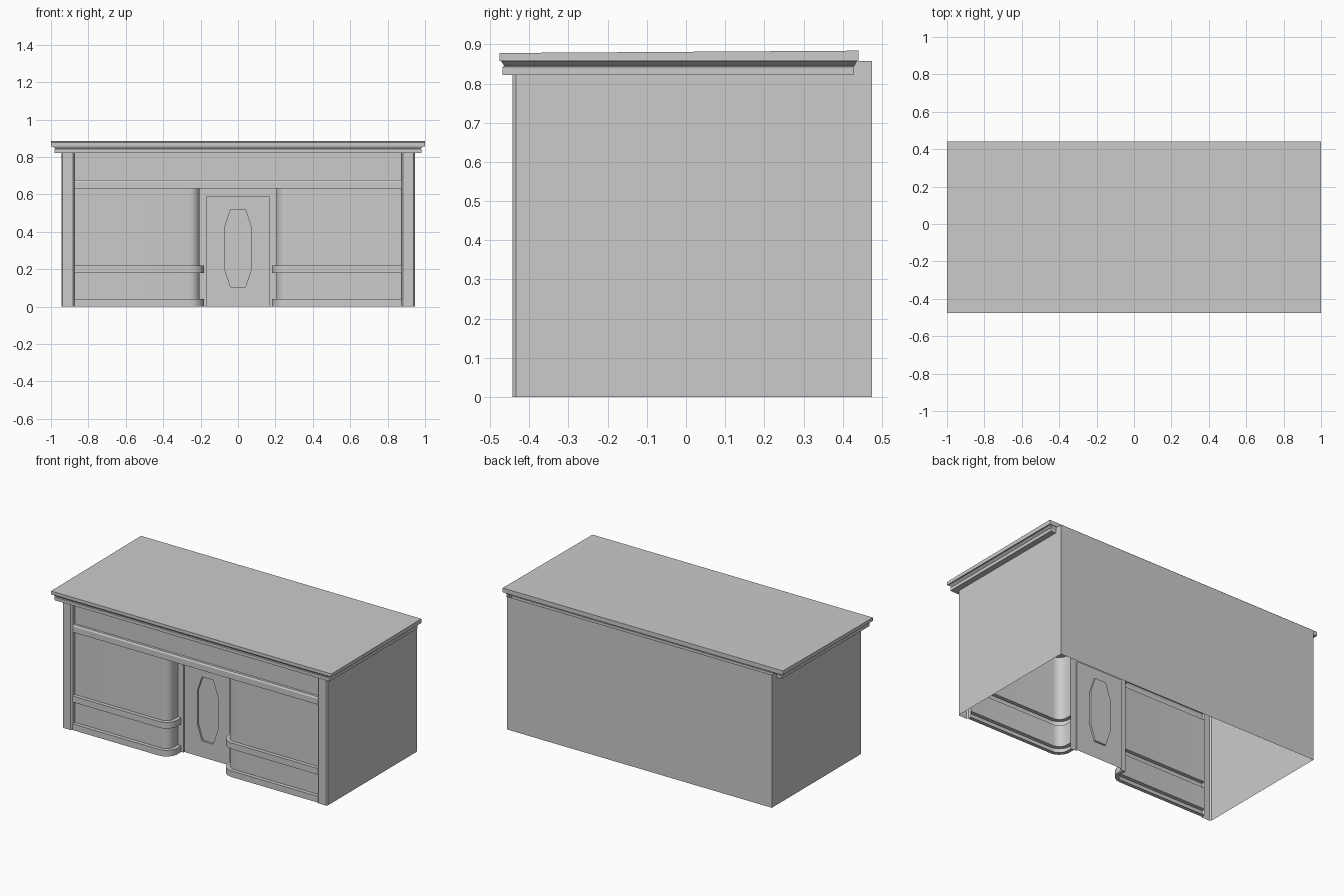
import bpy, bmesh, math

if "Cube" in bpy.data.objects:
    bpy.data.objects.remove(bpy.data.objects["Cube"])


def loft(name, rows, closed=False, cap=False, mirror=False, smooth=False):
    """Skin a stack of point rows (lowest/outermost first) with quads."""
    bm = bmesh.new()
    vs = [[bm.verts.new(p) for p in row] for row in rows]
    n = len(rows[0])
    for a, b in zip(vs, vs[1:]):
        for i in range(n if closed else n - 1):
            j = (i + 1) % n
            bm.faces.new((a[i], a[j], b[j], b[i]))
    if cap:
        bm.faces.new(vs[-1])
    bmesh.ops.remove_doubles(bm, verts=bm.verts, dist=1e-5)
    me = bpy.data.meshes.new(name)
    bm.to_mesh(me)
    bm.free()
    ob = bpy.data.objects.new(name, me)
    bpy.context.collection.objects.link(ob)
    if mirror:
        ob.modifiers.new("mirror", 'MIRROR')
    if smooth:
        bpy.context.view_layer.objects.active = ob
        ob.select_set(True)
        bpy.ops.object.shade_smooth_by_angle(angle=math.radians(30))
        ob.select_set(False)
    return ob


HX, FRONT, BACK = 0.945, -0.434, 0.475      # wall half width, front and back
GLASS, DOOR, TOP = -0.412, -0.32, 0.63      # shopfront planes, opening height

# Side and back walls, open underneath
plan = [(HX, FRONT), (HX, BACK), (-HX, BACK), (-HX, FRONT)]
loft("outer_walls", [[(x, y, z) for x, y in plan] for z in (0, 0.857)])

# Corner pilasters with chamfered front edges
plan = [(-HX, FRONT), (-0.938, -0.443), (-0.883, -0.443),
        (-0.875, FRONT), (-0.875, GLASS)]
loft("pilaster", [[(x, y, z) for x, y in plan] for z in (0, 0.822)], mirror=True)


# Shop windows with sill rails, curving back into the entrance
def window_row(off, z, r=0.055, jamb=-0.205, steps=7):
    row = [(-0.875, GLASS - off, z)]
    for k in range(steps + 1):
        a = math.pi / 2 * k / steps
        row.append((jamb - r + (r + off) * math.sin(a),
                    GLASS + r - (r + off) * math.cos(a), z))
    return row + [(jamb + off, DOOR, z)]


rail = 0.024
profile = [(0, 0), (rail, 0), (rail, 0.04), (0, 0.04), (0, 0.18), (rail, 0.18),
           (rail, 0.22), (0, 0.22), (0, TOP)]
loft("shop_window", [window_row(o, z) for o, z in profile], mirror=True, smooth=True)

# Sign fascia with the moulding along its lower edge
profile = [(GLASS, TOP), (-0.434, TOP), (-0.434, 0.667), (-0.428, 0.677),
           (GLASS, 0.677), (GLASS, 0.822)]
loft("fascia", [[(-0.875, y, z), (0.875, y, z)] for y, z in profile])

# Ceiling of the entrance recess
loft("entrance_ceiling", [[(-0.262, y, TOP), (0.262, y, TOP)] for y in (DOOR, GLASS)])


# Door frame
def arch(w, h, y):
    return [(w, y, 0), (w, y, h), (-w, y, h), (-w, y, 0)]


loft("door_frame", [arch(0.206, TOP, DOOR), arch(0.165, 0.588, DOOR),
                    arch(0.165, 0.588, DOOR + 0.01)])


# Door leaf with a sunken eight-sided pane
def octagon(w1, w2, z1, z2, z3, z4, y):
    return [(w1, y, z1), (w2, y, z2), (w2, y, z3), (w1, y, z4),
            (-w1, y, z4), (-w2, y, z3), (-w2, y, z2), (-w1, y, z1)]


pane = (0.04, 0.073, 0.105, 0.205, 0.418, 0.518)
loft("door", [octagon(0.165, 0.165, 0, 0, 0.588, 0.588, DOOR + 0.01),
              octagon(*pane, DOOR + 0.01), octagon(*pane, DOOR + 0.022)],
     closed=True, cap=True)

# Roof slab with stepped cornice: half width, front y, back y, front z, back z
cornice = [(0.94, -0.41, 0.428, 0.822, 0.822),
           (0.982, -0.469, 0.428, 0.822, 0.822),
           (0.982, -0.469, 0.428, 0.842, 0.842),
           (0.976, -0.464, 0.430, 0.845, 0.845),
           (0.993, -0.472, 0.436, 0.857, 0.857),
           (1.0, -0.476, 0.440, 0.857, 0.857),
           (1.0, -0.476, 0.440, 0.878, 0.884)]
loft("roof", [[(-w, f, zf), (w, f, zf), (w, b, zb), (-w, b, zb)]
              for w, f, b, zf, zb in cornice], closed=True, cap=True)
